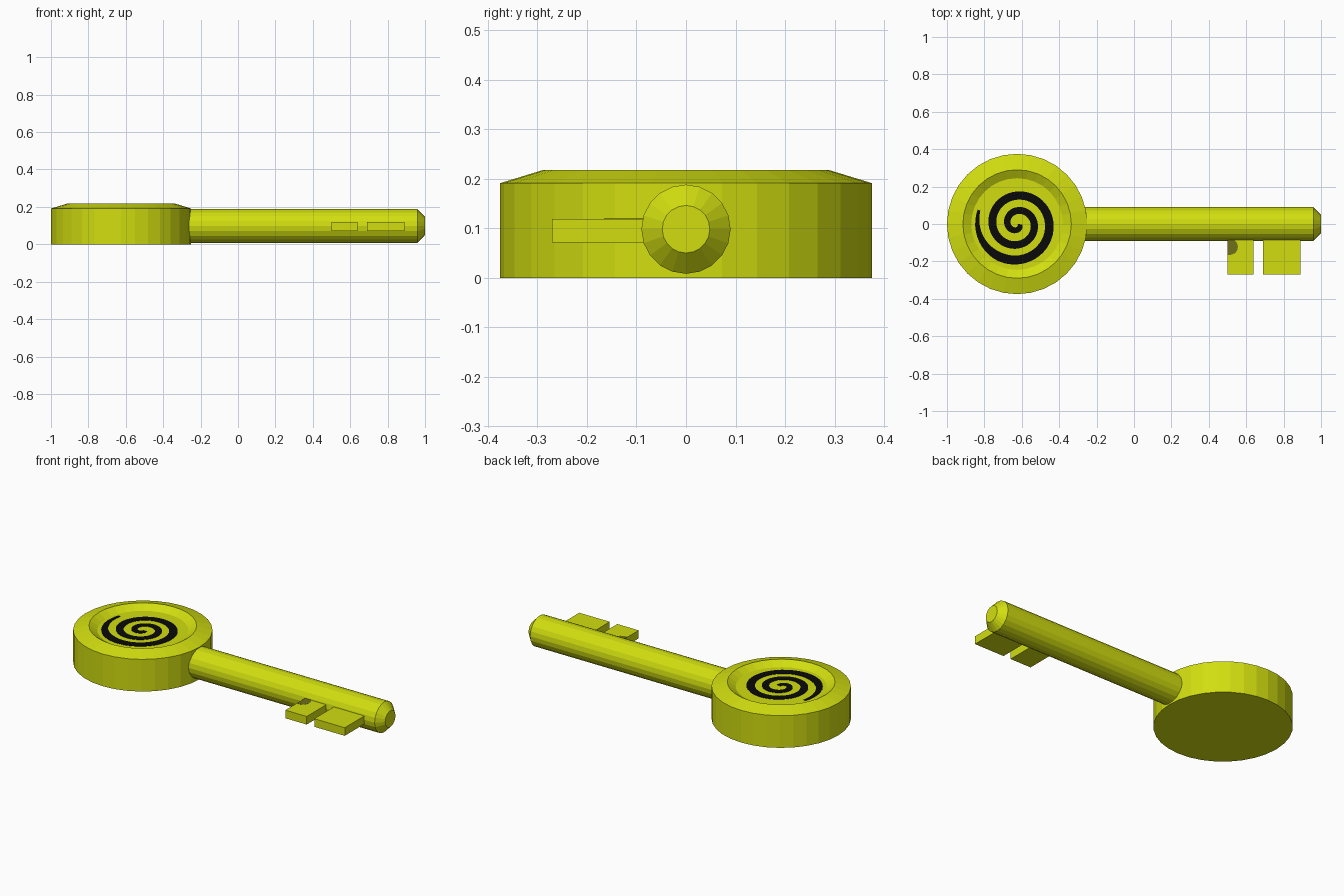
import bpy, bmesh, math
from mathutils import Matrix

if "Cube" in bpy.data.objects:
    bpy.data.objects.remove(bpy.data.objects["Cube"])


def material(name, rgb):
    m = bpy.data.materials.new(name)
    m.diffuse_color = (*rgb, 1)
    m.use_nodes = True
    m.node_tree.nodes["Principled BSDF"].inputs["Base Color"].default_value = m.diffuse_color
    return m


YELLOW = material("key yellow", (0.64, 0.73, 0.005))
BLACK = material("spiral black", (0.003, 0.003, 0.003))
OLIVE = material("worn olive", (0.16, 0.16, 0.01))


def finish(name, bm, mat):
    bmesh.ops.recalc_face_normals(bm, faces=bm.faces)
    mesh = bpy.data.meshes.new(name)
    bm.to_mesh(mesh)
    bm.free()
    mesh.materials.append(mat)
    ob = bpy.data.objects.new(name, mesh)
    bpy.context.collection.objects.link(ob)
    return ob


def lathe(name, profile, sides, mat, matrix):
    """Turn (radius, height) points about z, cap both ends, then place."""
    bm = bmesh.new()
    rings = [[bm.verts.new((r * math.cos(2 * math.pi * i / sides),
                            r * math.sin(2 * math.pi * i / sides), h))
              for i in range(sides)] for r, h in profile]
    for a, b in zip(rings, rings[1:]):
        for i in range(sides):
            j = (i + 1) % sides
            bm.faces.new((a[i], a[j], b[j], b[i]))
    bm.faces.new(rings[0])
    bm.faces.new(rings[-1])
    bm.transform(matrix)
    return finish(name, bm, mat)


def plate(name, left, right, z, thick, mat):
    """Thin strip between two matching outlines."""
    bm = bmesh.new()
    lv = [bm.verts.new((x, y, z)) for x, y in left]
    rv = [bm.verts.new((x, y, z)) for x, y in right]
    for i in range(len(lv) - 1):
        bm.faces.new((lv[i], rv[i], rv[i + 1], lv[i + 1]))
    top = bmesh.ops.extrude_face_region(bm, geom=bm.faces[:])
    for v in top["geom"]:
        if isinstance(v, bmesh.types.BMVert):
            v.co.z += thick
    return finish(name, bm, mat)


CX = -0.625
FLOOR = 0.19

# Round head with chamfered rim and shallow dish
lathe("head", [(0.375, 0), (0.375, 0.191), (0.29, 0.217), (0.245, FLOOR)],
      32, YELLOW, Matrix.Translation((CX, 0, 0)))

# Shaft with chamfered tip, lying along x
lathe("shaft", [(0.09, -0.28), (0.09, 0.96), (0.048, 1.0)], 20, YELLOW,
      Matrix.Translation((0, 0, 0.098)) @ Matrix.Rotation(math.pi / 2, 4, 'Y'))

# Two teeth
for name, x0, x1 in (("rear_tooth", 0.50, 0.64), ("front_tooth", 0.69, 0.89)):
    bm = bmesh.new()
    bmesh.ops.create_cube(bm, size=1)
    bm.transform(Matrix.Translation(((x0 + x1) / 2, -0.16, 0.095))
                 @ Matrix.Diagonal((x1 - x0, 0.22, 0.048, 1)))
    finish(name, bm, YELLOW)

# Painted spiral on the dish floor, tapered at the outer end
outer, inner = [], []
N = 120
for i in range(N + 1):
    t = i / N
    a = math.radians(160 + 915 * t)
    r = 0.217 - 0.205 * t
    w = (0.025 - 0.009 * t) * min(1, 0.3 + t * 8)
    for pts, rad in ((outer, r + w), (inner, max(r - w, 0.001))):
        pts.append((CX + rad * math.cos(a), rad * math.sin(a)))
plate("spiral", outer, inner, FLOOR - 0.001, 0.003, BLACK)

# Dark worn patch on the rear tooth
ys = [-0.08 - 0.085 * i / 10 for i in range(11)]
edge = [(0.515 + 0.04 * math.sqrt(max(0, 1 - ((y + 0.122) / 0.0431) ** 2)), y) for y in ys]
plate("tooth_patch", [(0.501, y) for y in ys], edge, 0.118, 0.002, OLIVE)
